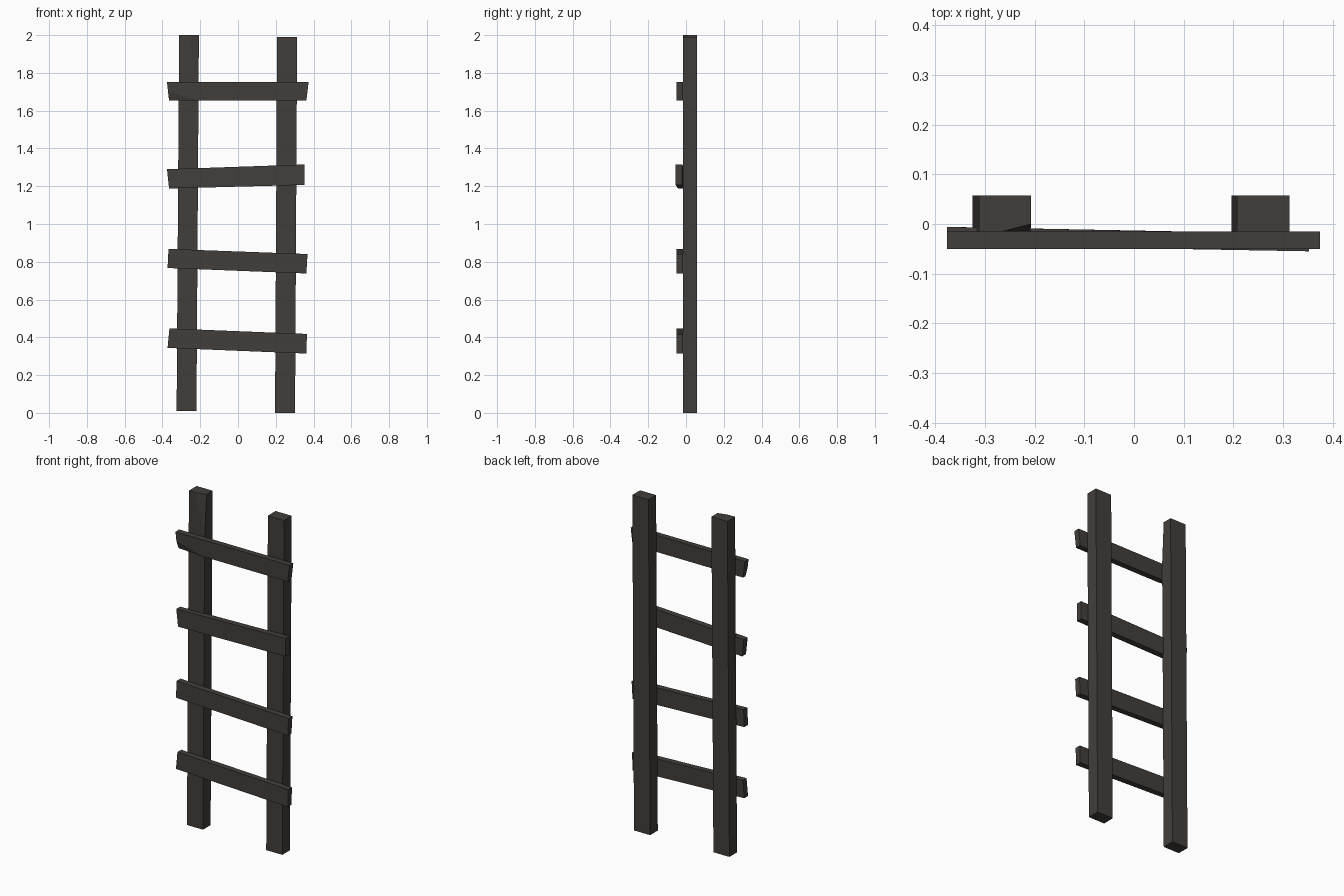
import bpy, bmesh
from mathutils import Vector

if "Cube" in bpy.data.objects:
    bpy.data.objects.remove(bpy.data.objects["Cube"])


def plank(name, quad, y_left, y_right, chip=None):
    """Extrude a front outline (TL, TR, BR, BL in x,z) through a depth range per end.
    chip: three points of a plane that slices off a small worn corner, plus a point inside it."""
    bm = bmesh.new()
    depths = (y_left, y_right, y_right, y_left)
    front = [bm.verts.new((x, d[0], z)) for (x, z), d in zip(quad, depths)]
    back = [bm.verts.new((x, d[1], z)) for (x, z), d in zip(quad, depths)]
    bm.faces.new(front)
    bm.faces.new(back[::-1])
    for i in range(4):
        j = (i + 1) % 4
        bm.faces.new((front[j], front[i], back[i], back[j]))
    if chip:
        a, b, c, inside = (Vector(p) for p in chip)
        n = (b - a).cross(c - a).normalized()
        if n.dot(inside - a) < 0:
            n = -n
        geom = bm.verts[:] + bm.edges[:] + bm.faces[:]
        cut = bmesh.ops.bisect_plane(bm, geom=geom, plane_co=a, plane_no=n, clear_outer=True)
        edges = [e for e in cut["geom_cut"] if isinstance(e, bmesh.types.BMEdge)]
        bmesh.ops.holes_fill(bm, edges=edges, sides=0)
    bmesh.ops.recalc_face_normals(bm, faces=bm.faces[:])
    mesh = bpy.data.meshes.new(name)
    bm.to_mesh(mesh)
    bm.free()
    mesh.materials.append(wood)
    obj = bpy.data.objects.new(name, mesh)
    bpy.context.collection.objects.link(obj)
    return obj


wood = bpy.data.materials.new("dark_wood")
wood.diffuse_color = (0.055, 0.048, 0.043, 1)
wood.use_nodes = True
wood.node_tree.nodes["Principled BSDF"].inputs["Base Color"].default_value = wood.diffuse_color

# Uprights, leaning slightly; the left one has a worn inner top corner
POST_Y = (-0.015, 0.057)
plank("left_post", [(-.312, 2), (-.207, 2), (-.22, .01), (-.325, .01)], POST_Y, POST_Y,
      ((-.265, -.015, 2), (-.207, 0, 2), (-.209, -.015, 1.75), (-.207, -.015, 2)))
plank("right_post", [(.207, 1.99), (.313, 1.99), (.302, 0), (.196, 0)], POST_Y, POST_Y)

# Uneven rungs nailed across the front
RUNG_Y = (-0.05, -0.015)
plank("rung_1", [(-.363, .447), (.365, .418), (.362, .314), (-.373, .344)], RUNG_Y, RUNG_Y)
plank("rung_2", [(-.368, .868), (.368, .841), (.362, .738), (-.373, .767)], RUNG_Y, RUNG_Y)
plank("rung_3", [(-.376, 1.29), (.352, 1.315), (.352, 1.207), (-.365, 1.188)],
      (-.042, -.006), (-.055, -.02))
plank("rung_4", [(-.376, 1.752), (.374, 1.752), (.362, 1.653), (-.365, 1.653)], RUNG_Y, RUNG_Y,
      ((-.371, -.05, 1.70), (-.2, -.05, 1.653), (-.365, -.037, 1.653), (-.365, -.05, 1.653)))
